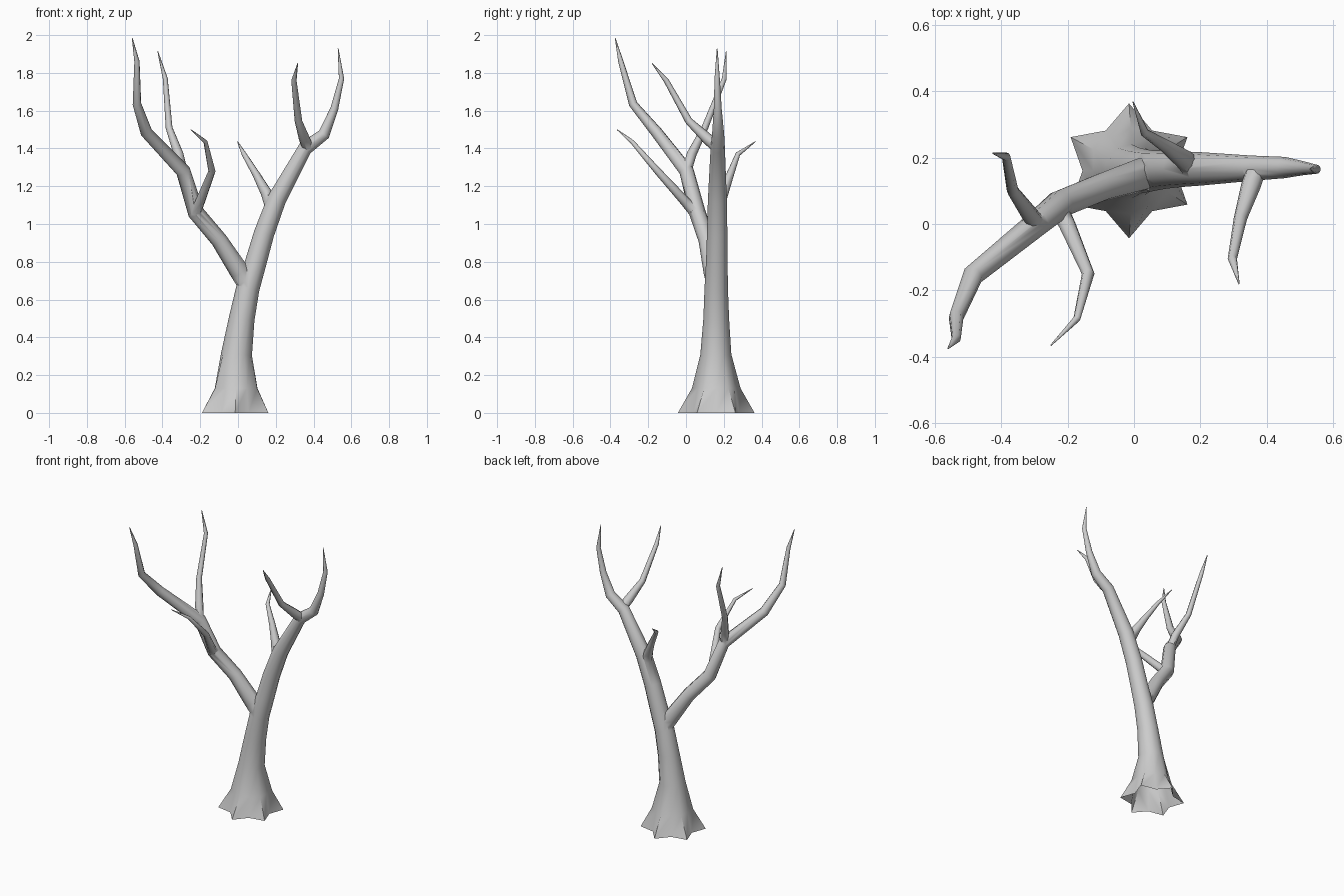
import bpy, bmesh
from math import sin, cos, pi, radians
from mathutils import Vector

if "Cube" in bpy.data.objects:
    bpy.data.objects.remove(bpy.data.objects["Cube"])


def tube(name, path, sides, lobes=()):
    """Tapered tube along (x, y, z, radius) points; lobes widen alternate corners of the first rings."""
    pts = [Vector(p[:3]) for p in path]
    bm = bmesh.new()
    rings = []
    tangent = None
    side = Vector((1, 0, 0))
    for i, p in enumerate(pts):
        a = (p - pts[i - 1]).normalized() if i else None
        b = (pts[i + 1] - p).normalized() if i < len(pts) - 1 else None
        new = (a + b).normalized() if a and b else (a or b)
        if lobes and i < 2:
            new = Vector((0, 0, 1))
        if tangent:
            side = tangent.rotation_difference(new) @ side
        tangent = new
        side = (side - tangent * side.dot(tangent)).normalized()
        up = tangent.cross(side)
        ring = []
        for k in range(sides):
            r = path[i][3]
            if i < len(lobes) and k % 2:
                r *= lobes[i]
            t = 2 * pi * k / sides
            ring.append(bm.verts.new(p + r * (side * cos(t) + up * sin(t))))
        rings.append(ring)
    for r0, r1 in zip(rings, rings[1:]):
        for k in range(sides):
            n = (k + 1) % sides
            bm.faces.new((r0[k], r0[n], r1[n], r1[k]))
    bm.faces.new(rings[0][::-1])
    bm.faces.new(rings[-1])
    bmesh.ops.recalc_face_normals(bm, faces=bm.faces[:])
    me = bpy.data.meshes.new(name)
    bm.to_mesh(me)
    bm.free()
    ob = bpy.data.objects.new(name, me)
    bpy.context.collection.objects.link(ob)
    return ob


# trunk with flared roots, running on into the right limb
tree = tube("tree", [
    (-.015, .16, 0, .14), (-.01, .16, .13, .113), (-.008, .158, .31, .082),
    (.02, .16, .5, .068), (.052, .16, .66, .062), (.095, .163, .8, .057),
    (.138, .165, .95, .054), (.205, .166, 1.13, .05), (.355, .168, 1.4, .038),
    (.455, .17, 1.475, .032), (.51, .168, 1.61, .021),
    (.548, .165, 1.77, .014), (.53, .165, 1.93, .002)], 12, (1.45, 1.14))

# left limb and the four twigs
branches = {
    "left_limb": [
        (.055, .158, .66, .045), (.01, .145, .745, .052), (-.10, .11, .915, .044),
        (-.222, .06, 1.06, .044), (-.29, .003, 1.28, .039), (-.485, -.155, 1.485, .032),
        (-.535, -.28, 1.635, .023), (-.535, -.345, 1.86, .014), (-.56, -.375, 1.985, .002)],
    "left_back_twig": [
        (-.29, .0, 1.27, .026), (-.315, .03, 1.37, .026), (-.365, .1, 1.51, .018),
        (-.385, .203, 1.77, .013), (-.425, .213, 1.915, .002)],
    "left_front_twig": [
        (-.23, .055, 1.05, .03), (-.2, -.005, 1.12, .026), (-.138, -.15, 1.28, .019),
        (-.172, -.285, 1.435, .011), (-.25, -.365, 1.5, .002)],
    "right_back_twig": [
        (.18, .165, 1.08, .034), (.15, .195, 1.165, .03), (.095, .235, 1.265, .02),
        (.032, .275, 1.37, .013), (-.003, .368, 1.437, .002)],
    "right_front_twig": [
        (.37, .17, 1.4, .03), (.352, .115, 1.45, .03), (.32, .015, 1.545, .02),
        (.296, -.105, 1.76, .014), (.316, -.18, 1.85, .002)],
}
bpy.context.view_layer.objects.active = tree
for name, path in branches.items():
    part = tube(name, path, 8)
    mod = tree.modifiers.new(name, 'BOOLEAN')
    mod.operation = 'UNION'
    mod.solver = 'EXACT'
    mod.object = part
    bpy.ops.object.modifier_apply(modifier=name)
    bpy.data.objects.remove(part)

# open underside, smooth bark
bm = bmesh.new()
bm.from_mesh(tree.data)
bmesh.ops.delete(bm, geom=[f for f in bm.faces if f.calc_center_median().z < .005],
                 context='FACES_ONLY')
bm.to_mesh(tree.data)
bm.free()
tree.select_set(True)
bpy.ops.object.shade_smooth_by_angle(angle=radians(50))
